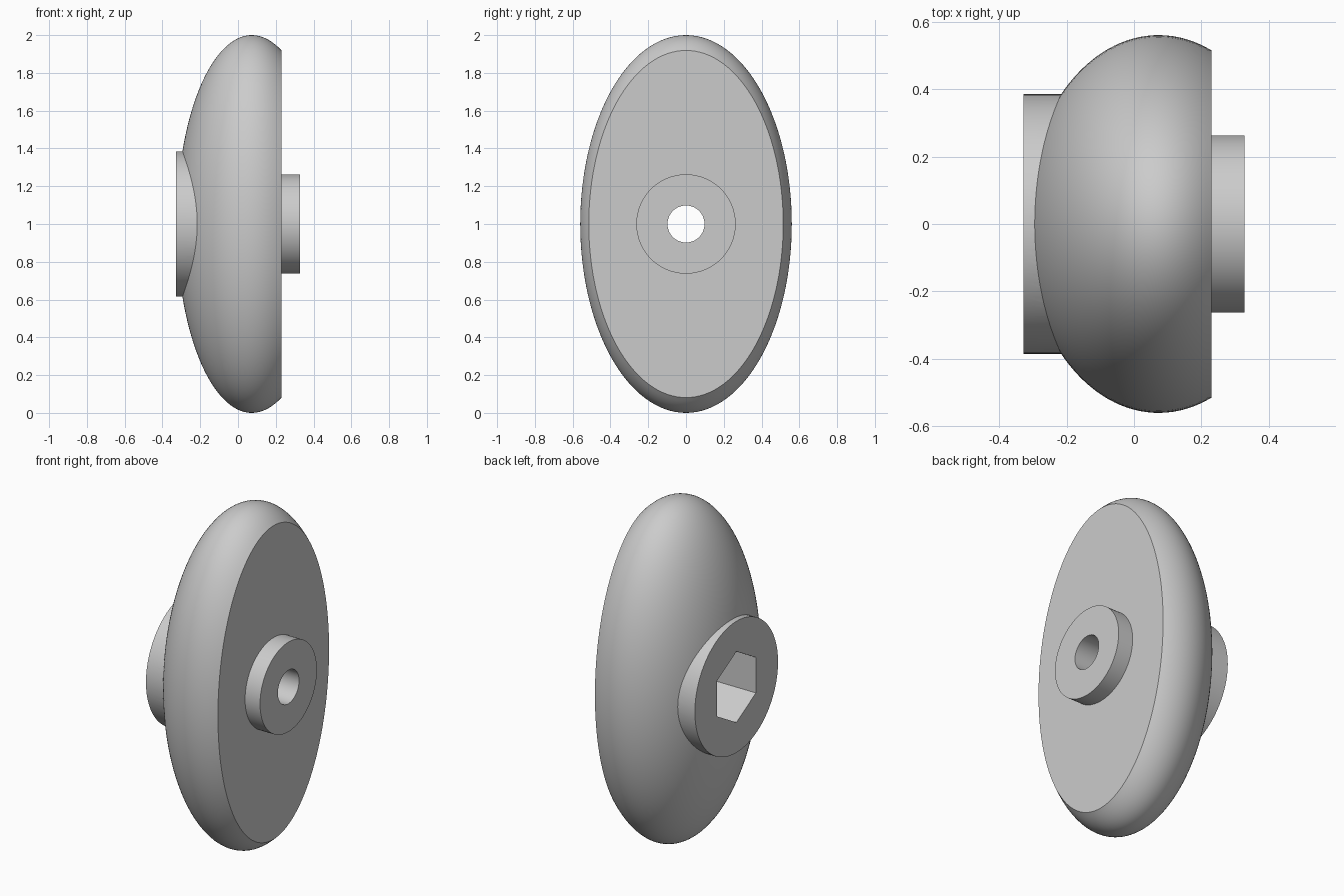
import bpy, bmesh
from math import pi, sin, cos, acos
from mathutils import Matrix, Vector

if "Cube" in bpy.data.objects:
    bpy.data.objects.remove(bpy.data.objects["Cube"], do_unlink=True)

grey = bpy.data.materials.new("light_grey")
grey.use_nodes = True
grey.diffuse_color = (0.6, 0.6, 0.6, 1)
grey.node_tree.nodes["Principled BSDF"].inputs["Base Color"].default_value = (0.6, 0.6, 0.6, 1)

END = 0.327      # half thickness along x
FACE = 0.23      # flat face of the oval body
MID = 0.073      # widest plane of the oval body
HALF = Vector((0.398, 0.56, 1.0))


def finish(name, bm):
    bmesh.ops.recalc_face_normals(bm, faces=bm.faces)
    mesh = bpy.data.meshes.new(name)
    bm.to_mesh(mesh)
    bm.free()
    mesh.materials.append(grey)
    obj = bpy.data.objects.new(name, mesh)
    bpy.context.collection.objects.link(obj)
    return obj


def cylinder_x(name, radius, x0, x1, sides=96):
    """Cylinder along x; its first corner points up."""
    bm = bmesh.new()
    rings = []
    for x in (x0, x1):
        rings.append([bm.verts.new((x, radius * sin(2 * pi * i / sides),
                                    1 + radius * cos(2 * pi * i / sides)))
                      for i in range(sides)])
    for i in range(sides):
        j = (i + 1) % sides
        bm.faces.new((rings[0][i], rings[0][j], rings[1][j], rings[1][i]))
    for ring in rings:
        bm.faces.new(ring)
    return finish(name, bm)


def oval_body(sides=128, steps=40):
    """Ellipsoid with its poles along x, ending in a flat face."""
    bm = bmesh.new()
    pole = bm.verts.new((MID - HALF.x, 0, 1))
    stop = acos((MID - FACE) / HALF.x)
    rings = []
    for k in range(1, steps + 1):
        t = stop * k / steps
        rings.append([bm.verts.new((MID - HALF.x * cos(t),
                                    HALF.y * sin(t) * sin(2 * pi * i / sides),
                                    1 + HALF.z * sin(t) * cos(2 * pi * i / sides)))
                      for i in range(sides)])
    for i in range(sides):
        j = (i + 1) % sides
        bm.faces.new((pole, rings[0][i], rings[0][j]))
        for a, b in zip(rings, rings[1:]):
            bm.faces.new((a[i], a[j], b[j], b[i]))
    bm.faces.new(rings[-1])
    return finish("knob_body", bm)


def combine(target, tool, operation):
    mod = target.modifiers.new(tool.name, "BOOLEAN")
    mod.operation = operation
    mod.solver = "EXACT"
    mod.object = tool
    bpy.context.view_layer.objects.active = target
    bpy.ops.object.modifier_apply(modifier=mod.name)
    bpy.data.objects.remove(tool, do_unlink=True)


# Oval body with a wide boss on one side and a small collar on the other
body = oval_body()
combine(body, cylinder_x("boss", 0.385, -END, 0), "UNION")
combine(body, cylinder_x("collar", 0.263, 0.1, END), "UNION")

# Hexagonal socket in the boss, round bore through the collar
combine(body, cylinder_x("hex_socket", 0.208, -0.5, 0.05, 6), "DIFFERENCE")
combine(body, cylinder_x("bore", 0.098, -0.6, 0.6, 64), "DIFFERENCE")

bpy.ops.object.select_all(action="DESELECT")
body.select_set(True)
bpy.context.view_layer.objects.active = body
bpy.ops.object.shade_smooth_by_angle(angle=pi / 9)
